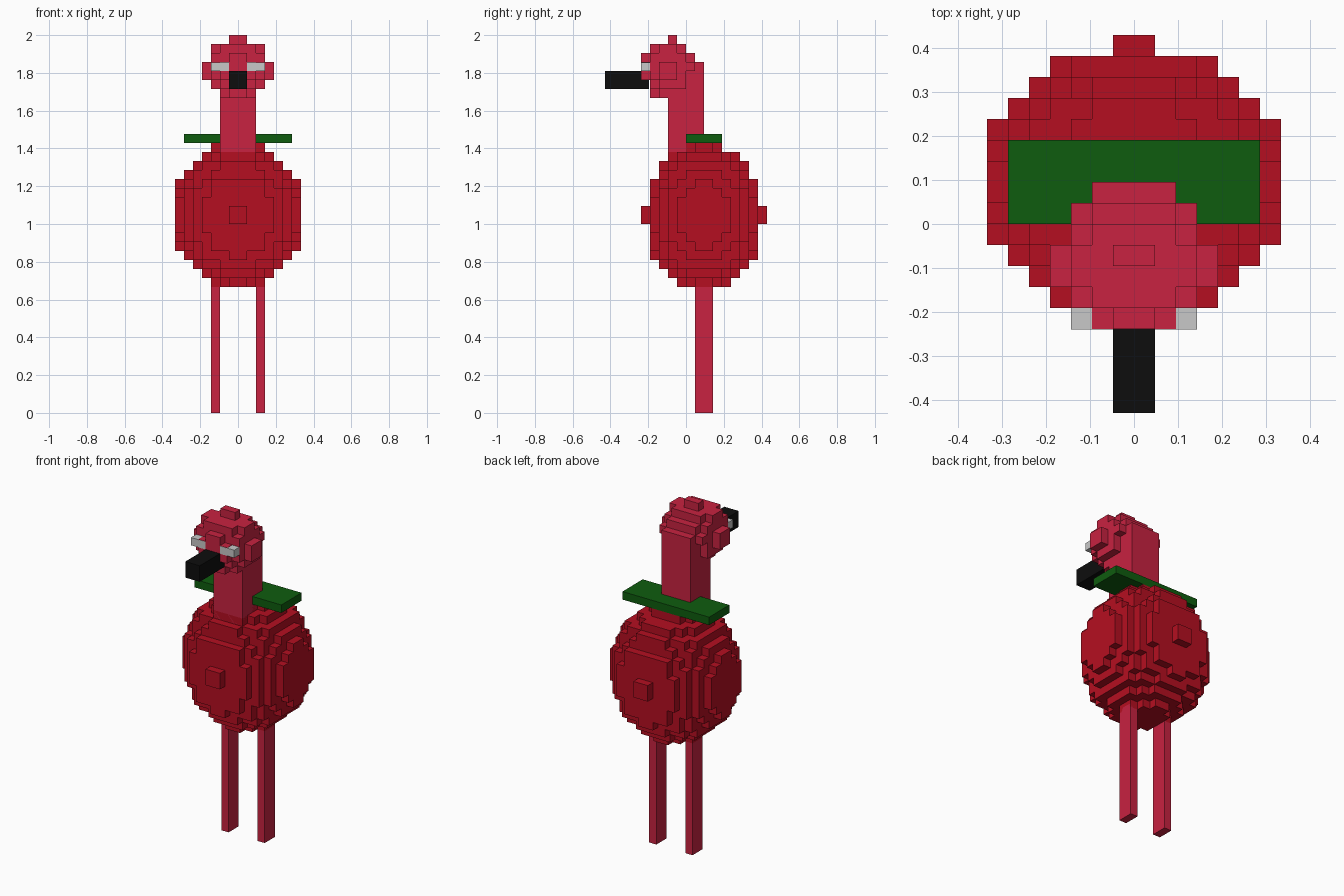
import bpy, bmesh, math
from mathutils import Vector

if "Cube" in bpy.data.objects:
    bpy.data.objects.remove(bpy.data.objects["Cube"])

U = 2 / 42  # one voxel


def material(name, rgb):
    m = bpy.data.materials.new(name)
    m.diffuse_color = (*rgb, 1)
    m.use_nodes = True
    m.node_tree.nodes["Principled BSDF"].inputs["Base Color"].default_value = m.diffuse_color
    return m


RED = material("crimson", (0.46, 0.0045, 0.015))
PINK = material("pink red", (0.58, 0.016, 0.052))
GREEN = material("green", (0.0045, 0.107, 0.0045))
BLACK = material("black", (0.004, 0.004, 0.004))
GREY = material("light grey", (0.58, 0.58, 0.58))


def finish(name, bm, mat):
    bmesh.ops.recalc_face_normals(bm, faces=bm.faces)
    me = bpy.data.meshes.new(name)
    bm.to_mesh(me)
    bm.free()
    me.materials.append(mat)
    ob = bpy.data.objects.new(name, me)
    bpy.context.collection.objects.link(ob)
    return ob


def box(name, lo, hi, mat):
    """Box between two corners given in voxel units."""
    bm = bmesh.new()
    bmesh.ops.create_cube(bm, size=1)
    for v in bm.verts:
        v.co = Vector([(a if c < 0 else b) * U for c, a, b in zip(v.co, lo, hi)])
    return finish(name, bm, mat)


def voxel_ellipsoid(name, centre, radii_sq, mat):
    """Blocky ellipsoid: keeps the outer faces of every voxel inside it."""
    ranges = [range(math.floor(c - r ** 0.5) - 1, math.ceil(c + r ** 0.5) + 1)
              for c, r in zip(centre, radii_sq)]
    cells = {(i, j, k) for i in ranges[0] for j in ranges[1] for k in ranges[2]
             if sum((p + 0.5 - c) ** 2 / r
                    for p, c, r in zip((i, j, k), centre, radii_sq)) <= 1}
    bm = bmesh.new()
    for cell in cells:
        for axis in range(3):
            for side in (0, 1):
                near = list(cell)
                near[axis] += 2 * side - 1
                if tuple(near) in cells:
                    continue
                b, c = (axis + 1) % 3, (axis + 2) % 3
                ring = [(0, 0), (1, 0), (1, 1), (0, 1)]
                verts = []
                for p, q in (ring if side else ring[::-1]):
                    co = Vector(cell)
                    co[axis] += side
                    co[b] += p
                    co[c] += q
                    verts.append(bm.verts.new(co * U))
                bm.faces.new(verts)
    bmesh.ops.remove_doubles(bm, verts=bm.verts, dist=U * 0.01)
    return finish(name, bm, mat)


# round body and head
voxel_ellipsoid("body", (0, 2, 21.97), (53.29, 43.84, 65.61), RED)
voxel_ellipsoid("head", (0, -1.8, 38.24), (14, 10.25, 10.95), PINK)

# neck, collar plate and beak
box("neck", (-2, -2, 27), (2, 2, 39), PINK)
box("collar", (-6, 0, 30), (6, 4, 31), GREEN)
box("beak", (-1, -9, 36), (1, -4.1, 38), BLACK)

# mirrored legs and eyes
for s, side in ((-1, "left"), (1, "right")):
    xs = sorted((2 * s, 3 * s))
    box(side + "_leg", (xs[0], 1, 0), (xs[1], 3, 14.5), PINK)
    xs = sorted((1 * s, 3 * s))
    box(side + "_eye", (xs[0], -5.03, 38), (xs[1], -4, 38.97), GREY)
